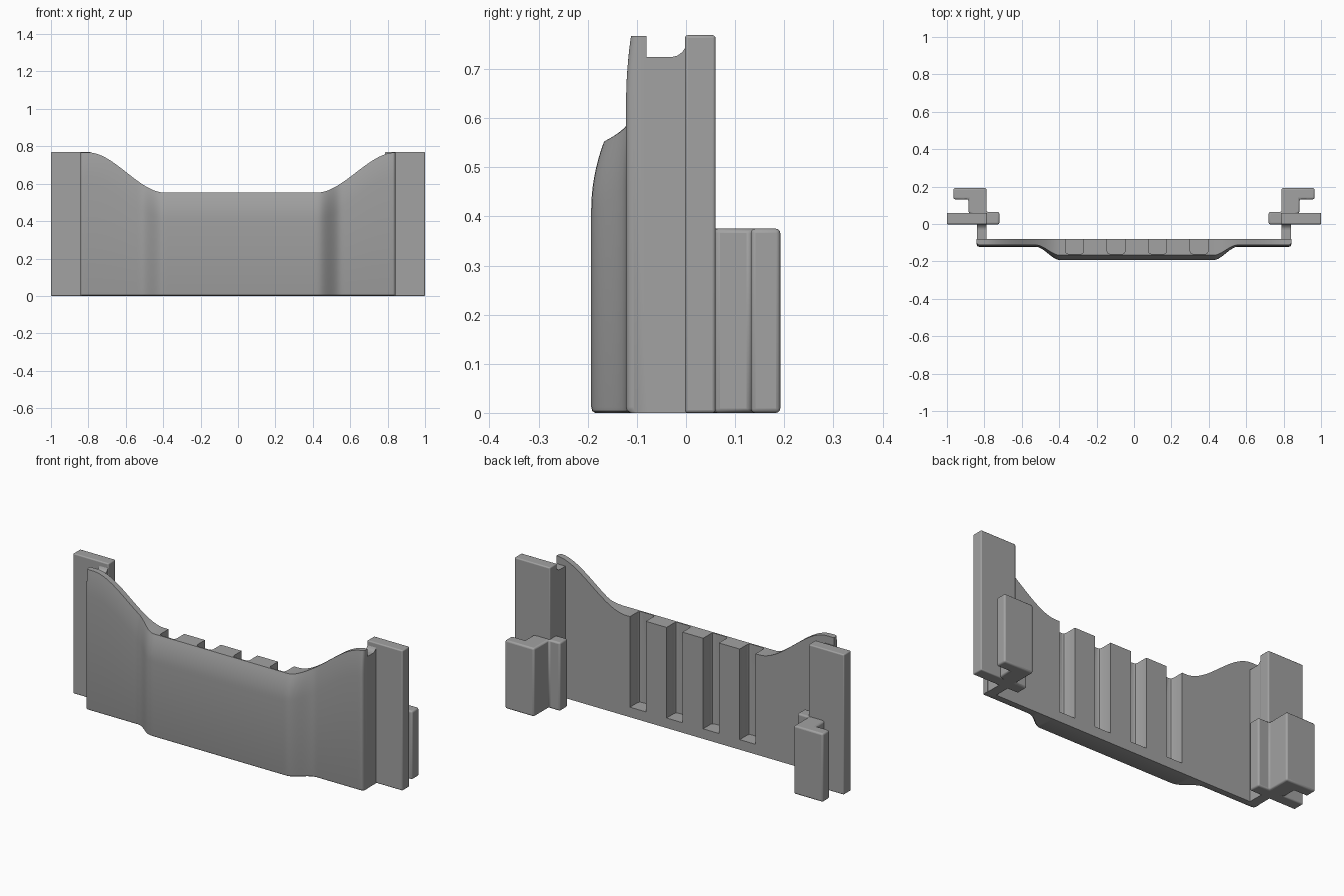
import bpy, bmesh, math
from mathutils import Vector

default = bpy.data.objects.get("Cube")
if default:
    bpy.data.objects.remove(default, do_unlink=True)

GREY = (0.36, 0.36, 0.36, 1)
grey = bpy.data.materials.new("plain grey")
grey.use_nodes = True
grey.diffuse_color = GREY
grey.node_tree.nodes["Principled BSDF"].inputs["Base Color"].default_value = GREY


def finish(name, bm):
    bmesh.ops.recalc_face_normals(bm, faces=bm.faces[:])
    mesh = bpy.data.meshes.new(name)
    bm.to_mesh(mesh)
    bm.free()
    mesh.materials.append(grey)
    obj = bpy.data.objects.new(name, mesh)
    bpy.context.collection.objects.link(obj)
    return obj


def activate(obj):
    bpy.ops.object.select_all(action='DESELECT')
    obj.select_set(True)
    bpy.context.view_layer.objects.active = obj


def smooth(obj):
    activate(obj)
    bpy.ops.object.shade_smooth_by_angle(angle=math.radians(35))


def prism(name, outline, low, high, place, bevel=0):
    """Extrude a 2D outline; place(u, v, w) maps it into the model frame."""
    bm = bmesh.new()
    rings = [[bm.verts.new(place(u, v, w)) for u, v in outline] for w in (low, high)]
    bm.faces.new(rings[0])
    bm.faces.new(rings[1])
    n = len(outline)
    for i in range(n):
        j = (i + 1) % n
        bm.faces.new((rings[0][i], rings[0][j], rings[1][j], rings[1][i]))
    obj = finish(name, bm)
    if bevel:
        mod = obj.modifiers.new("rounded edges", 'BEVEL')
        mod.width = bevel
        mod.segments = 3
        mod.limit_method = 'ANGLE'
        smooth(obj)
    return obj


def ease(t):
    t = min(max(t, 0), 1)
    return t * t * (3 - 2 * t)


# Front panel: swept section with a bulged middle and raised wings
CENTRE, END, BACK = 0.015, 0.842, -0.08


def top_height(x):
    start, stop = (0.42, 0.84) if x > 0 else (0.39, 0.80)
    return 0.552 + 0.215 * ease((abs(x) - start) / (stop - start))


def section(x):
    bulge = 1 - ease((abs(x - CENTRE) - 0.41) / 0.13)
    top = top_height(x)
    corner = max(0, abs(x) - END + 0.015)
    front = -0.122 - 0.071 * bulge + 0.015 - math.sqrt(0.015 ** 2 - min(corner, 0.015) ** 2)
    roll = 0.026 * bulge + 0.01 * (1 - bulge)
    points = [(BACK, top), (BACK, 0), (front + 0.008, 0), (front + 0.002, 0.004), (front, 0.012)]
    for i in range(9):
        t = i / 8
        points.append((front + roll * t * t, top - 0.14 * (1 - t)))
    return [Vector((x, y, z)) for y, z in points]


bm = bmesh.new()
steps = 112
xs = [-END + 2 * END * i / steps for i in range(steps + 1)]
xs = sorted(xs + [s * (END - d) for s in (-1, 1) for d in (0.003, 0.007, 0.011)])
rings = [[bm.verts.new(p) for p in section(x)] for x in xs]
for a, b in zip(rings, rings[1:]):
    for i in range(len(a)):
        j = (i + 1) % len(a)
        bm.faces.new((a[i], a[j], b[j], b[i]))
bm.faces.new(rings[0])
bm.faces.new(rings[-1])
panel = finish("front_panel", bm)

# Four open-topped channels cut into the back of the panel
for k in range(4):
    x = CENTRE + 0.222 * (k - 1.5)
    w, deep, r = 0.048, -0.16, 0.014
    outline = [(x - w, 0), (x - w, deep + r), (x - w + r * 0.3, deep + r * 0.3),
               (x - w + r, deep), (x + w - r, deep), (x + w - r * 0.3, deep + r * 0.3),
               (x + w, deep + r), (x + w, 0)]
    cutter = prism("channel_cutter", outline, 0.055, 0.9, lambda u, v, h: (u, v, h))
    cutter.hide_render = True
    activate(panel)
    mod = panel.modifiers.new("channel", 'BOOLEAN')
    mod.operation = 'DIFFERENCE'
    mod.solver = 'EXACT'
    mod.object = cutter
    bpy.ops.object.modifier_apply(modifier=mod.name)
    bpy.data.objects.remove(cutter, do_unlink=True)
smooth(panel)

# Side brackets, mirrored left and right
WEB = [(-0.1, 0), (0.01, 0), (0.01, 0.755), (-0.002, 0.743), (-0.008, 0.734),
       (-0.018, 0.727), (-0.03, 0.724), (-0.1, 0.724)]
FLANGE = [(0.785, -0.002), (1, -0.002), (1, 0.06), (0.785, 0.06)]
CLIP = [(0.72, -0.002), (0.86, -0.002), (0.86, 0.05), (0.885, 0.06), (0.885, 0.132),
        (0.965, 0.132), (0.965, 0.192), (0.788, 0.192), (0.788, 0.064), (0.72, 0.064)]
for side, s in (("left", 1), ("right", -1)):
    def upright(u, v, h):
        return (s * u, v, h)

    def sideways(u, v, h):
        return (s * h, u, v)

    prism(side + "_web", WEB, 0.788, 0.84, sideways)
    prism(side + "_tall_flange", FLANGE, 0, 0.769, upright, 0.006)
    prism(side + "_rear_clip", CLIP, 0, 0.375, upright, 0.009)
